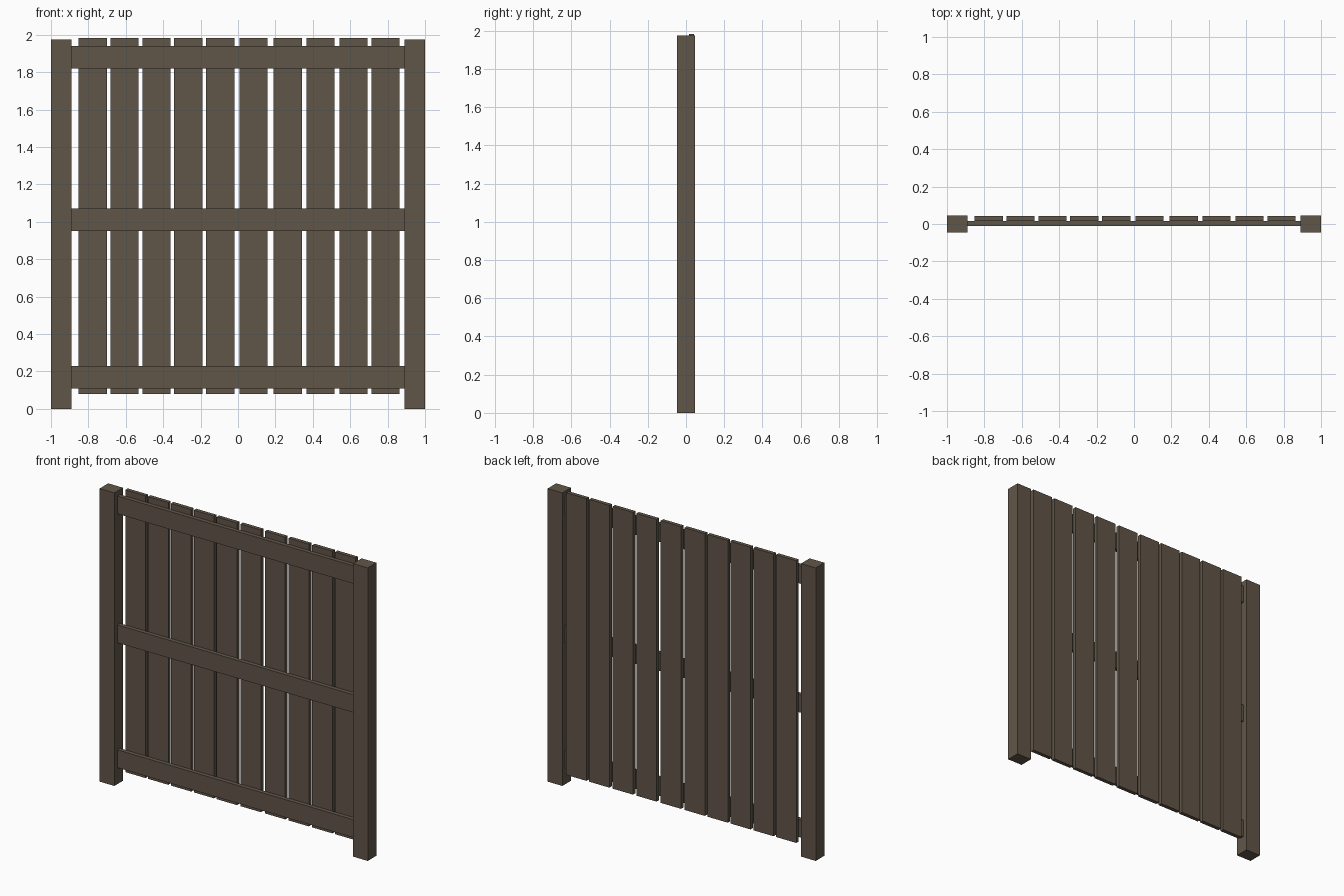
import bpy
import bmesh

if "Cube" in bpy.data.objects:
    bpy.data.objects.remove(bpy.data.objects["Cube"])

wood = bpy.data.materials.new("dark brown wood")
wood.diffuse_color = (0.12, 0.092, 0.066, 1)
wood.use_nodes = True
wood.node_tree.nodes["Principled BSDF"].inputs["Base Color"].default_value = wood.diffuse_color


def box(name, x0, x1, y0, y1, z0, z1):
    """Axis-aligned box given by its limits."""
    bm = bmesh.new()
    bmesh.ops.create_cube(bm, size=1)
    for v in bm.verts:
        v.co.x = x1 if v.co.x > 0 else x0
        v.co.y = y1 if v.co.y > 0 else y0
        v.co.z = z1 if v.co.z > 0 else z0
    mesh = bpy.data.meshes.new(name)
    bm.to_mesh(mesh)
    bm.free()
    mesh.materials.append(wood)
    obj = bpy.data.objects.new(name, mesh)
    bpy.context.collection.objects.link(obj)
    return obj


# End posts
box("left_post", -1.0, -0.89, -0.046, 0.046, 0, 1.975)
box("right_post", 0.89, 1.0, -0.046, 0.046, 0, 1.975)

# Horizontal rails between the posts
for name, z in (("bottom", 0.11), ("middle", 0.952), ("top", 1.821)):
    box(name + "_rail", -0.89, 0.89, -0.012, 0.016, z, z + 0.12)

# Vertical planks behind the rails, slightly uneven spacing
starts = (-0.852, -0.682, -0.511, -0.341, -0.17,
          0.008, 0.19, 0.366, 0.542, 0.713)
for i, x in enumerate(starts):
    box(f"plank_{i + 1}", x, x + 0.151, 0.016, 0.042, 0.08, 1.982)
